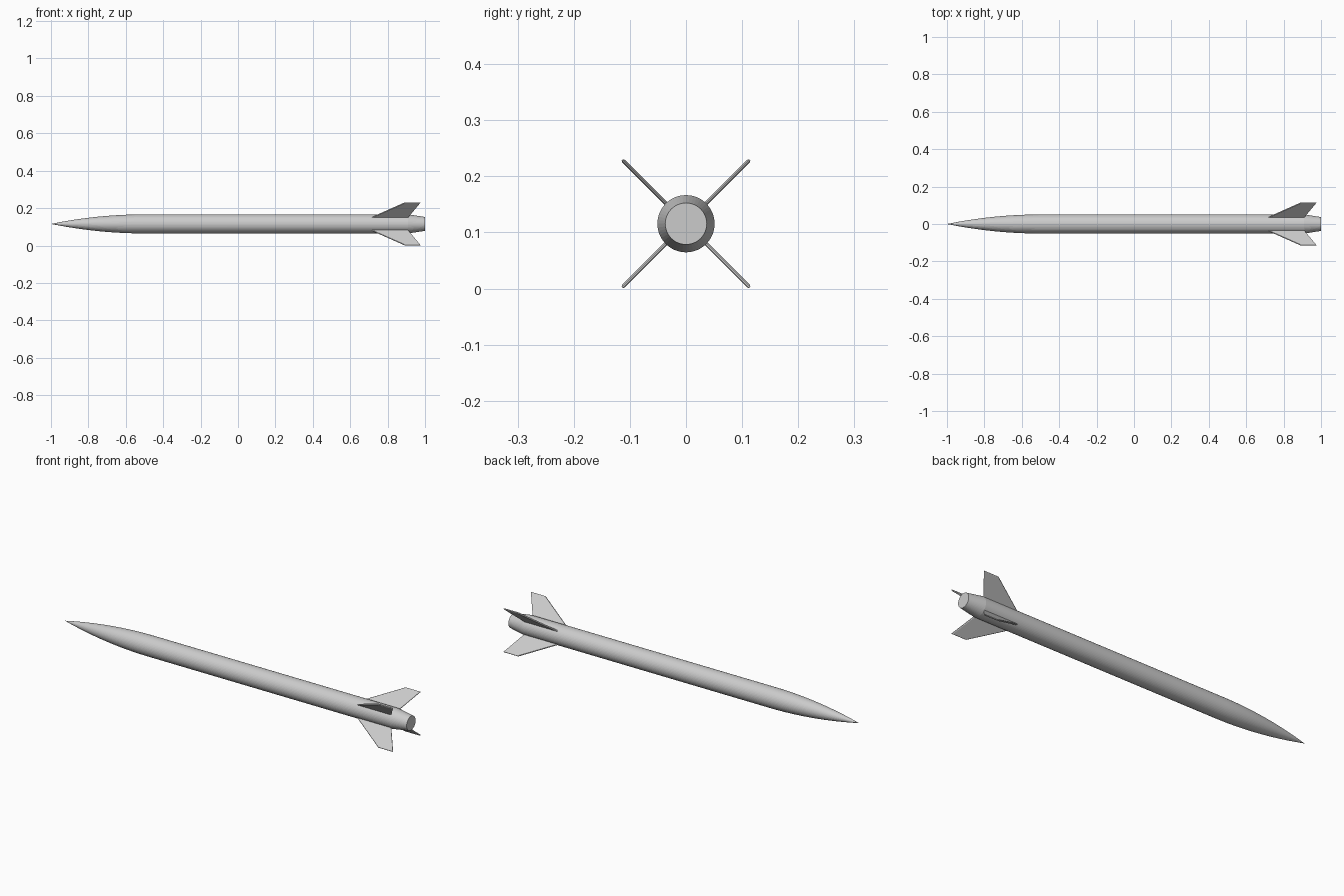
import bpy, bmesh, math
from mathutils import Matrix, Vector

cube = bpy.data.objects.get("Cube")
if cube:
    bpy.data.objects.remove(cube)

AXIS_Z = 0.1155
RADIUS = 0.051
SEGMENTS = 48

grey = bpy.data.materials.new("light grey")
grey.use_nodes = True
colour = (0.6, 0.6, 0.6, 1)
grey.diffuse_color = colour
grey.node_tree.nodes["Principled BSDF"].inputs["Base Color"].default_value = colour


def finish(bm, name, angle):
    bmesh.ops.recalc_face_normals(bm, faces=bm.faces)
    mesh = bpy.data.meshes.new(name)
    bm.to_mesh(mesh)
    bm.free()
    mesh.materials.append(grey)
    obj = bpy.data.objects.new(name, mesh)
    bpy.context.collection.objects.link(obj)
    obj.location.z = AXIS_Z
    bpy.ops.object.select_all(action='DESELECT')
    obj.select_set(True)
    bpy.context.view_layer.objects.active = obj
    bpy.ops.object.shade_smooth_by_angle(angle=math.radians(angle))
    return obj


def lathe(name, profile):
    """Spin an (x, radius) profile about the long axis."""
    bm = bmesh.new()
    verts = [bm.verts.new((x, 0, r)) for x, r in profile]
    edges = [bm.edges.new(pair) for pair in zip(verts, verts[1:])]
    bmesh.ops.spin(bm, geom=verts + edges, cent=(0, 0, 0), axis=(1, 0, 0),
                   angle=math.tau, steps=SEGMENTS)
    bmesh.ops.remove_doubles(bm, verts=bm.verts, dist=0.00005)
    bmesh.ops.holes_fill(bm, edges=[e for e in bm.edges if e.is_boundary],
                         sides=SEGMENTS)
    return finish(bm, name, 5)


# Body: ogive nose, straight tube, tapered tail with flat end
STEPS = 16
nose = [(-1 + 0.5 * i / STEPS, RADIUS * (1 - (1 - i / STEPS) ** 2))
        for i in range(STEPS + 1)]
lathe("rocket_body", nose + [(0.91, RADIUS), (1, 0.037)])


# Fins: thin swept blades with bevelled rims, at the four diagonals
def fin(name, angle):
    tip = 0.1605
    outline = [(0.67, 0.025), (0.714, 0.05), (0.89, tip), (0.975, tip),
               (0.91, 0.05), (0.9, 0.025)]
    centre = Vector((0.86, 0, 0.1))
    bm = bmesh.new()
    loops = []
    for y, scale in ((-0.0035, 0.95), (-0.0015, 1), (0.0015, 1), (0.0035, 0.95)):
        loops.append([bm.verts.new(centre + (Vector((x, 0, r)) - centre) * scale
                                   + Vector((0, y, 0))) for x, r in outline])
    bm.faces.new(loops[0])
    bm.faces.new(loops[-1])
    for a, b in zip(loops, loops[1:]):
        for i in range(len(a)):
            j = (i + 1) % len(a)
            bm.faces.new((a[i], a[j], b[j], b[i]))
    bmesh.ops.transform(bm, matrix=Matrix.Rotation(angle, 4, 'X'), verts=bm.verts)
    finish(bm, name, 10)


for name, degrees in (("upper_front_fin", 45), ("lower_front_fin", 135),
                      ("lower_back_fin", 225), ("upper_back_fin", 315)):
    fin(name, math.radians(degrees))
